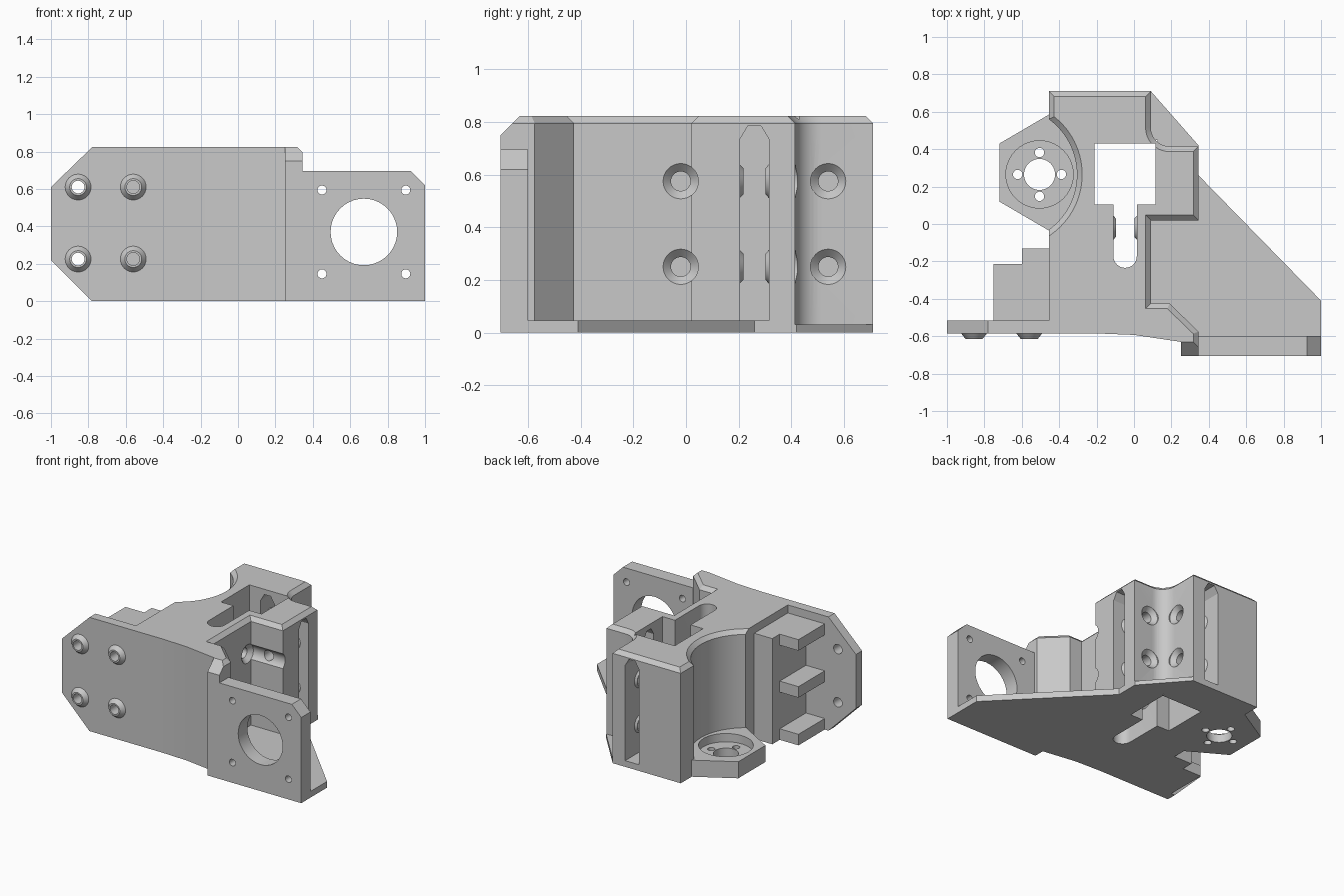
import bpy, bmesh, math
from mathutils import Vector, Matrix

if "Cube" in bpy.data.objects:
    bpy.data.objects.remove(bpy.data.objects["Cube"])

grey = bpy.data.materials.new("printed_grey")
grey.use_nodes = True
grey.diffuse_color = (0.58, 0.58, 0.58, 1)
grey.node_tree.nodes["Principled BSDF"].inputs["Base Color"].default_value = (0.58, 0.58, 0.58, 1)


def place(axis, a, b, h):
    """Point at height h along the axis, a and b across it."""
    return {"z": (a, b, h), "y": (a, h, b), "x": (h, a, b)}[axis]


def make(name, bm):
    bmesh.ops.recalc_face_normals(bm, faces=bm.faces)
    mesh = bpy.data.meshes.new(name)
    bm.to_mesh(mesh)
    bm.free()
    mesh.materials.append(grey)
    ob = bpy.data.objects.new(name, mesh)
    bpy.context.scene.collection.objects.link(ob)
    return ob


def loft(name, rings):
    """Closed solid through rings of matching 3D points."""
    bm = bmesh.new()
    loops = [[bm.verts.new(p) for p in ring] for ring in rings]
    bm.faces.new(loops[0])
    bm.faces.new(loops[-1])
    n = len(loops[0])
    for a, b in zip(loops, loops[1:]):
        for i in range(n):
            j = (i + 1) % n
            bm.faces.new((a[i], a[j], b[j], b[i]))
    return make(name, bm)


def prism(name, pts, lo, hi, axis="z"):
    return loft(name, [[place(axis, a, b, h) for a, b in pts] for h in (lo, hi)])


def box(name, x0, x1, y0, y1, z0, z1):
    return prism(name, [(x0, y0), (x1, y0), (x1, y1), (x0, y1)], z0, z1)


def arc(cx, cy, r, a0, a1, n):
    return [(cx + r * math.cos(math.radians(a0 + (a1 - a0) * i / n)),
             cy + r * math.sin(math.radians(a0 + (a1 - a0) * i / n))) for i in range(n + 1)]


def turned(name, axis, a, b, profile):
    """Round solid about an axis through (a, b), profile of (position, radius)."""
    return loft(name, [[place(axis, u, v, h) for u, v in arc(a, b, r, 0, 360, 40)[:-1]]
                       for h, r in profile])


def rod(name, axis, a, b, lo, hi, r):
    return turned(name, axis, a, b, [(lo, r), (hi, r)])


def boolean(ob, others, op="DIFFERENCE"):
    bpy.context.view_layer.objects.active = ob
    for other in others:
        other.hide_render = True
        mod = ob.modifiers.new("cut", "BOOLEAN")
        mod.operation, mod.solver, mod.object = op, "EXACT", other
        bpy.ops.object.modifier_apply(modifier=mod.name)
        bpy.data.objects.remove(other)


def inset(pts, dist):
    """Move each edge of a counter-clockwise outline inwards by dist(edge)."""
    out, lines, n = [], [], len(pts)
    for i in range(n):
        a, b = Vector(pts[i]), Vector(pts[(i + 1) % n])
        d = (b - a).normalized()
        lines.append((a + Vector((-d.y, d.x)) * dist(a, b), d))
    for i in range(n):
        (p, d), (q, e) = lines[i - 1], lines[i]
        cross = d.x * e.y - d.y * e.x
        t = ((q - p).x * e.y - (q - p).y * e.x) / cross
        out.append(p + d * t)
    return out


def window_cut():
    return prism("window_cut", [(-0.21, 0.105), (-0.11, 0.105)]
                 + arc(-0.0475, -0.172, 0.0625, 180, 360, 16)
                 + [(0.015, 0.105), (0.115, 0.105), (0.115, 0.43), (-0.21, 0.43)], -0.1, 1)


# Main body with chamfered top rim
outline = ([(-0.455, -0.585), (-0.2, -0.585), (0, -0.593), (0.25, -0.63),
            (0.25, -0.705), (0.345, -0.705), (0.345, -0.575), (0.19, -0.425),
            (0.09, -0.425), (0.09, 0.02), (0.345, 0.02), (0.345, 0.415)]
           + arc(0.19, 0.515, 0.1, 270, 180, 10)
           + [(0.09, 0.71), (-0.455, 0.71)]
           + arc(-0.67, 0.265, 0.365, 54, -54, 28))


def rim(a, b):
    front = max(a.y, b.y) < -0.58 and abs(a.x - b.x) > 0.01
    left = a.x < -0.45 and b.x < -0.45 and b.y < 0
    return 0 if front or left or max(a.x, b.x) < 0.26 and a.y < -0.6 else 0.028


body = loft("main_body", [[(x, y, 0) for x, y in outline],
                          [(x, y, 0.795) for x, y in outline],
                          [(x, y, 0.823) for x, y in inset(outline, rim)]])

# Centre window, vertical slots and front bevel
slot = [(0, 0.045), (0.11, 0.045), (0.11, 0.735), (0.08, 0.785), (0.03, 0.785), (0, 0.735)]
boolean(body, [window_cut(),
               prism("side_slot", [(0.205 + a, b) for a, b in slot], 0.1, 0.4, "x"),
               prism("back_slot", [(-0.12 + a, b) for a, b in slot], 0.42, 0.8, "y"),
               prism("front_bevel", [(-0.75, 0.705), (-0.62, 0.835), (-0.75, 0.9)],
                     0.24, 0.4, "x")])

# Raised bosses on the slot walls, then screw holes with clearance outside
R, C = 0.037, 0.067
bosses, holes = [], []
for z in (0.25, 0.575):
    for axis, a, lo, hi in (("x", -0.02, -0.11, 0.015), ("x", 0.54, -0.12, -0.01),
                            ("y", 0.215, 0.205, 0.315)):
        bosses += [turned("boss", axis, a, z, [(lo - 0.01, 0.074), (lo + 0.013, 0.05)]),
                   turned("boss", axis, a, z, [(hi - 0.013, 0.05), (hi + 0.01, 0.074)])]
    holes += [turned("hole", "x", -0.02, z, [(-0.2, R), (0.06, R), (0.09, C), (0.5, C)]),
              turned("hole", "x", 0.54, z, [(-0.2, R), (0.06, R), (0.09, C), (0.5, C)]),
              turned("hole", "y", 0.215, z, [(-0.05, R), (0.385, R), (0.415, C), (0.8, C)])]
boolean(body, bosses, "UNION")
boolean(body, holes)

# Base plate and its thinner back corner
base = prism("base_plate", [(0, -0.593), (0.25, -0.63), (0.25, -0.705), (1, -0.705),
                            (1, -0.41), (0.345, 0.26), (0.345, 0.41), (0, 0.41)], 0, 0.045)
boolean(base, [window_cut()])
corner = prism("base_corner", [(0.125, 0.4), (0.345, 0.4), (0.345, 0.42), (0.09, 0.71),
                               (0.08, 0.71), (0.08, 0.45), (0.125, 0.45)], 0, 0.03)

# Motor mounting plate
motor = prism("motor_plate", [(0.25, 0), (1, 0), (1, 0.62), (0.925, 0.695), (0.25, 0.695)],
              -0.705, -0.6, "y")
boolean(motor, [rod("bore", "y", 0.673, 0.37, -0.8, -0.5, 0.178)]
        + [rod("hole", "y", 0.673 + sx * 0.224, 0.37 + sz * 0.224, -0.8, -0.5, 0.024)
           for sx in (-1, 1) for sz in (-1, 1)])

# Screw nut holder with recess
nut = prism("nut_holder", [(-0.72, 0.12), (-0.455, -0.035), (-0.29, 0.09),
                           (-0.29, 0.44), (-0.455, 0.585), (-0.72, 0.43)], 0, 0.12)
nx, ny = -0.505, 0.265
boolean(nut, [rod("recess", "z", nx, ny, 0.06, 0.3, 0.18),
              rod("bore", "z", nx, ny, -0.1, 0.2, 0.083)]
        + [rod("hole", "z", nx + dx, ny + dy, -0.1, 0.2, 0.025)
           for dx, dy in ((0.117, 0), (-0.117, 0), (0, 0.117), (0, -0.117))])

# Front wing with raised conical bosses
wing = prism("front_wing", [(-1, 0.22), (-0.78, 0), (-0.44, 0), (-0.44, 0.823),
                            (-0.78, 0.823), (-1, 0.61)], -0.585, -0.515, "y")
column = box("rear_column", -0.6, -0.44, -0.53, -0.13, 0, 0.765)
spots = [(x, z) for x in (-0.855, -0.56) for z in (0.225, 0.61)]
boolean(wing, [turned("boss", "y", x, z, [(-0.615, 0.045), (-0.58, 0.073)])
               for x, z in spots], "UNION")
boolean(wing, [rod("hole", "y", x, z, -0.7, -0.4, 0.034) for x, z in spots])
boolean(column, [rod("hole", "y", x, z, -0.7, -0.35, 0.034) for x, z in spots[2:]])

# Three shelves behind the wing
shelves = [box("shelf_" + str(i + 1), -0.75, -0.59, -0.53, -0.215, top - 0.08, top)
           for i, top in enumerate((0.08, 0.425, 0.765))]

for ob in [body, base, corner, motor, nut, wing, column] + shelves:
    bpy.ops.object.select_all(action="DESELECT")
    ob.select_set(True)
    bpy.context.view_layer.objects.active = ob
    bpy.ops.object.shade_smooth_by_angle(angle=math.radians(25))
